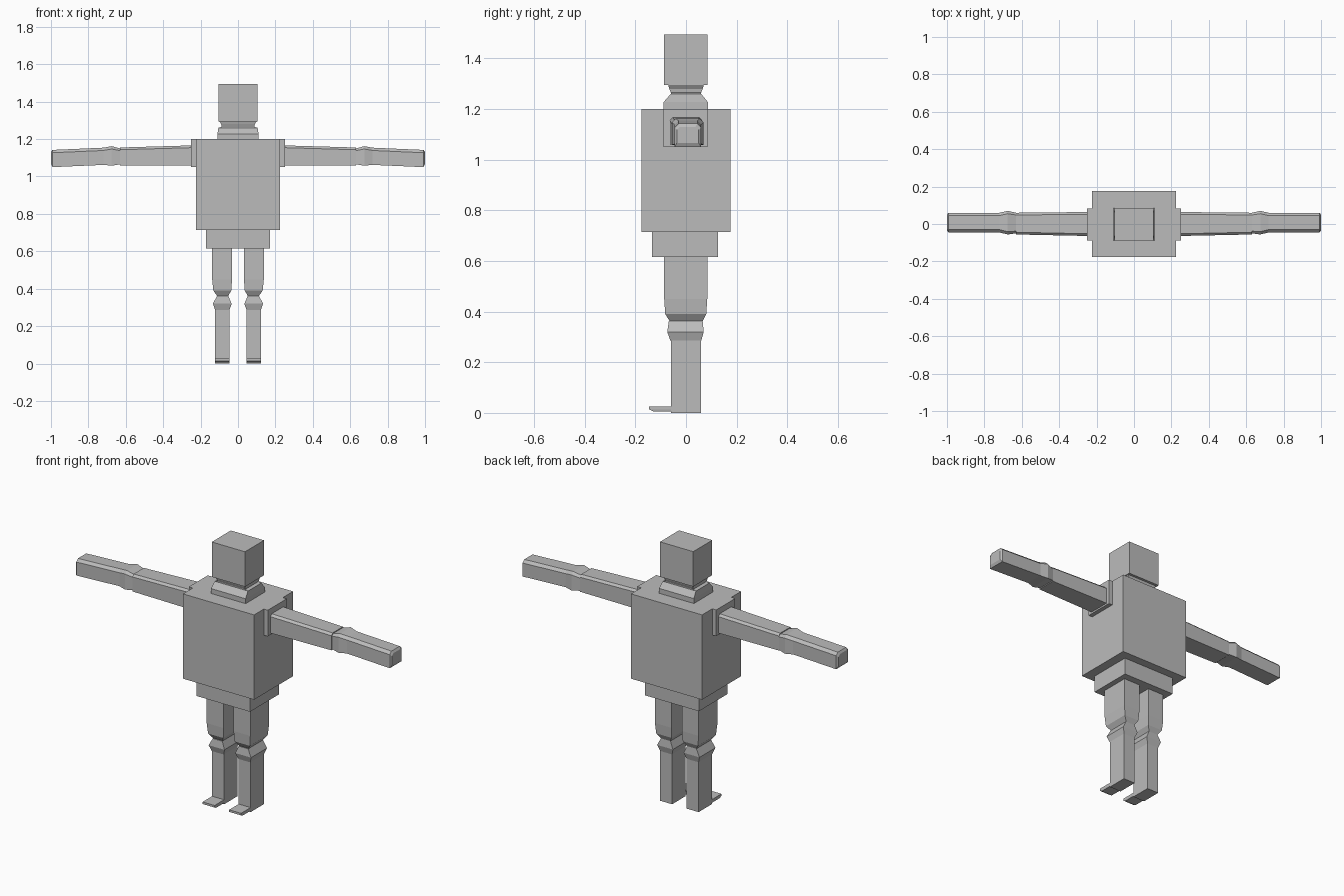
import bpy, bmesh
from mathutils import Vector

grey = bpy.data.materials.new("plain grey")
grey.diffuse_color = (0.5, 0.5, 0.5, 1)


def finish(name, bm):
    bmesh.ops.recalc_face_normals(bm, faces=bm.faces)
    me = bpy.data.meshes.new(name)
    bm.to_mesh(me)
    bm.free()
    me.materials.append(grey)
    ob = bpy.data.objects.new(name, me)
    bpy.context.collection.objects.link(ob)
    return ob


def loft(name, rings):
    """Bridge rings of equal length and cap both ends."""
    bm = bmesh.new()
    loops = [[bm.verts.new(p) for p in r] for r in rings]
    n = len(loops[0])
    for a, b in zip(loops, loops[1:]):
        for i in range(n):
            j = (i + 1) % n
            bm.faces.new((a[i], a[j], b[j], b[i]))
    bm.faces.new(loops[0])
    bm.faces.new(loops[-1])
    return finish(name, bm)


def flat_ring(z, x0, x1, y0, y1):
    return [(x0, y0, z), (x1, y0, z), (x1, y1, z), (x0, y1, z)]


def box(name, x0, x1, y0, y1, z0, z1):
    return loft(name, [flat_ring(z, x0, x1, y0, y1) for z in (z0, z1)])


def arm_ring(x, y0, y1, z0, z1, c):
    """Upright section with chamfered top corners."""
    return [(x, y0, z0), (x, y1, z0), (x, y1, z1 - c),
            (x, y1 - c, z1), (x, y0 + c, z1), (x, y0, z1 - c)]


def mirrored(ob):
    """Copy a right-hand part to the left-hand side."""
    bm = bmesh.new()
    bm.from_mesh(ob.data)
    for v in bm.verts:
        v.co.x *= -1
    finish(ob.name + "_left", bm)
    ob.name += "_right"


# head, neck, torso and hips
box("head", -0.105, 0.105, -0.087, 0.085, 1.295, 1.495)
loft("neck", [flat_ring(*r) for r in (
    (1.20, -0.11, 0.11, -0.088, 0.086),
    (1.228, -0.11, 0.11, -0.088, 0.086),
    (1.26, -0.105, 0.105, -0.06, 0.06),
    (1.265, -0.088, 0.088, -0.06, 0.06),
    (1.28, -0.09, 0.09, -0.066, 0.066),
    (1.295, -0.10, 0.10, -0.07, 0.07))])
box("torso", -0.225, 0.225, -0.176, 0.176, 0.715, 1.20)
box("hips", -0.17, 0.17, -0.134, 0.126, 0.615, 0.715)

# arms
mirrored(box("shoulder", 0.19, 0.25, -0.088, 0.084, 1.05, 1.2))
mirrored(loft("upper_arm", [arm_ring(*r) for r in (
    (0.25, -0.064, 0.064, 1.06, 1.166, 0.012),
    (0.63, -0.056, 0.06, 1.06, 1.155, 0.012))]))
mirrored(loft("elbow", [arm_ring(*r) for r in (
    (0.63, -0.05, 0.06, 1.065, 1.15, 0.012),
    (0.675, -0.056, 0.07, 1.058, 1.162, 0.015),
    (0.72, -0.045, 0.06, 1.062, 1.154, 0.015))]))
mirrored(loft("forearm", [arm_ring(*r) for r in (
    (0.72, -0.045, 0.06, 1.062, 1.154, 0.015),
    (0.992, -0.045, 0.06, 1.05, 1.142, 0.015),
    (1.0, -0.036, 0.05, 1.066, 1.13, 0.012))]))

# legs and feet
mirrored(loft("thigh", [flat_ring(*r) for r in (
    (0.615, 0.032, 0.138, -0.086, 0.084),
    (0.45, 0.032, 0.138, -0.086, 0.084),
    (0.39, 0.036, 0.132, -0.082, 0.08),
    (0.362, 0.052, 0.112, -0.064, 0.066))]))
mirrored(loft("knee", [flat_ring(*r) for r in (
    (0.362, 0.052, 0.112, -0.068, 0.066),
    (0.32, 0.034, 0.134, -0.074, 0.07),
    (0.285, 0.046, 0.122, -0.062, 0.06))]))
mirrored(box("shin", 0.046, 0.122, -0.06, 0.06, 0.0, 0.285))
mirrored(loft("foot", [flat_ring(*r) for r in (
    (0.006, 0.048, 0.12, -0.13, -0.02),
    (0.014, 0.046, 0.122, -0.146, -0.02),
    (0.026, 0.046, 0.122, -0.146, -0.02))]))
